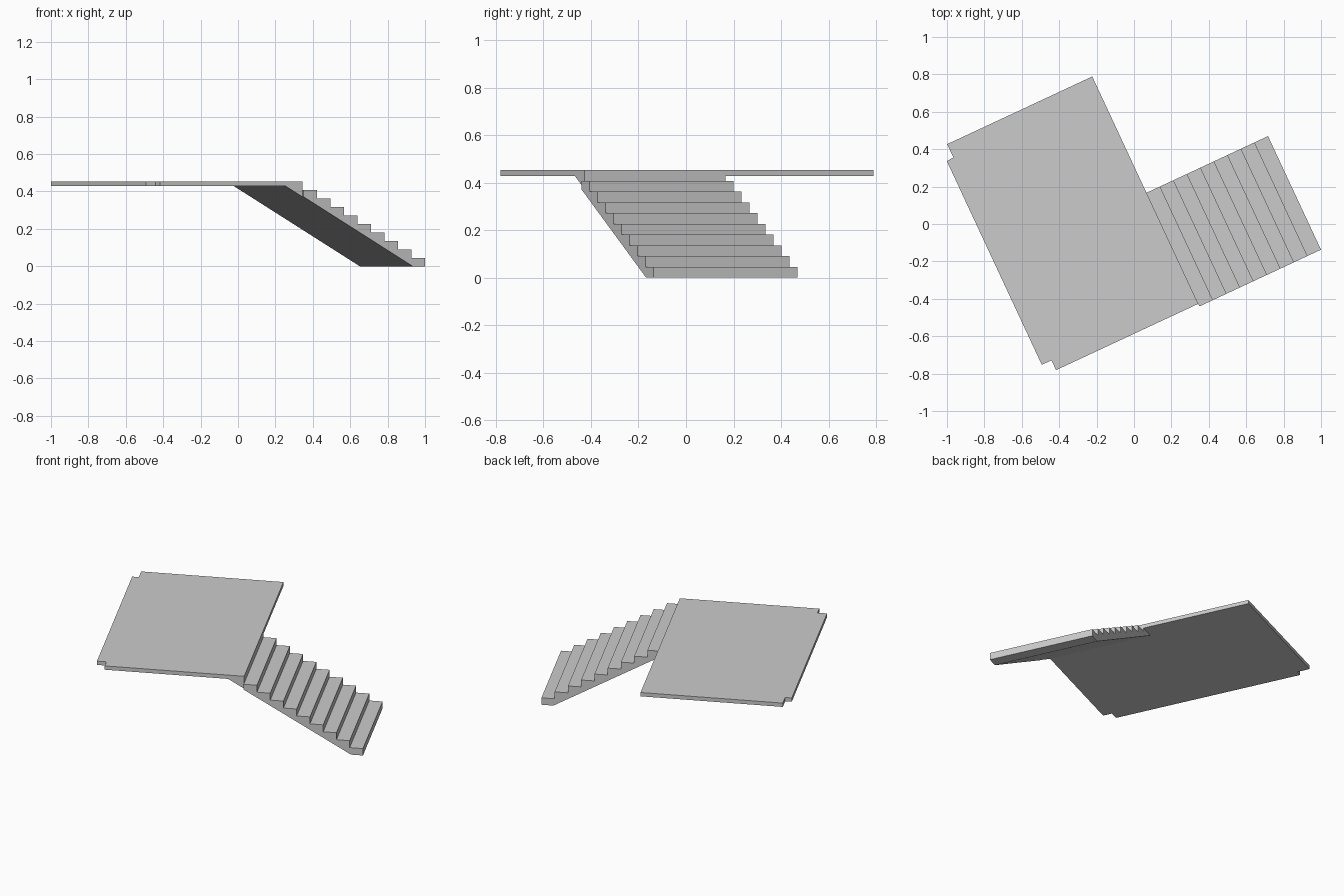
import bpy, bmesh, math
from mathutils import Matrix

if "Cube" in bpy.data.objects:
    bpy.data.objects.remove(bpy.data.objects["Cube"])

TURN = Matrix.Rotation(math.radians(25), 4, 'Z')   # whole stair is turned in plan


def prism(name, points, offset):
    """Extrude a flat polygon of 3D points along an offset vector."""
    bm = bmesh.new()
    face = bm.faces.new([bm.verts.new(p) for p in points])
    ext = bmesh.ops.extrude_face_region(bm, geom=[face], use_keep_orig=True)
    moved = [g for g in ext['geom'] if isinstance(g, bmesh.types.BMVert)]
    bmesh.ops.translate(bm, verts=moved, vec=offset)
    bmesh.ops.recalc_face_normals(bm, faces=bm.faces)
    bm.transform(TURN)
    mesh = bpy.data.meshes.new(name)
    bm.to_mesh(mesh)
    bm.free()
    obj = bpy.data.objects.new(name, mesh)
    bpy.context.collection.objects.link(obj)
    return obj


TOP, UNDER = 0.453, 0.428          # landing slab heights
EDGE, END = 0.131, 0.848           # start and end of the flight
FOOT, HEAD = 0.776, 0.034          # where the sloped underside meets floor and slab
STEPS = 9
rise, tread = TOP / (STEPS + 1), (END - EDGE) / STEPS
soffit = UNDER * (FOOT - EDGE) / (FOOT - HEAD)     # underside height at the slab edge

# Landing slab with two notched corners
plan = [(EDGE, -0.532), (EDGE, 0.809), (-0.725, 0.809), (-0.725, 0.730),
        (-0.765, 0.728), (-0.765, -0.474), (-0.708, -0.474), (-0.708, -0.532)]
prism("landing", [(u, v, UNDER) for u, v in plan], (0, 0, TOP - UNDER))

# Flight of steps: stepped top, sloped underside
profile = [(FOOT, 0), (END, 0)]
for i in range(STEPS):
    u = END - i * tread
    profile += [(u, (i + 1) * rise), (u - tread, (i + 1) * rise)]
profile[-1] = (EDGE, STEPS * rise)
profile.append((EDGE, soffit))
prism("stair_flight", [(u, -0.547, z) for u, z in profile], (0, 0.670, 0))

# Wedge joining the flight to the slab from below
wedge = [(HEAD, UNDER), (EDGE, soffit), (EDGE, UNDER)]
prism("landing_wedge", [(u, -0.532, z) for u, z in wedge], (0, 0.655, 0))
